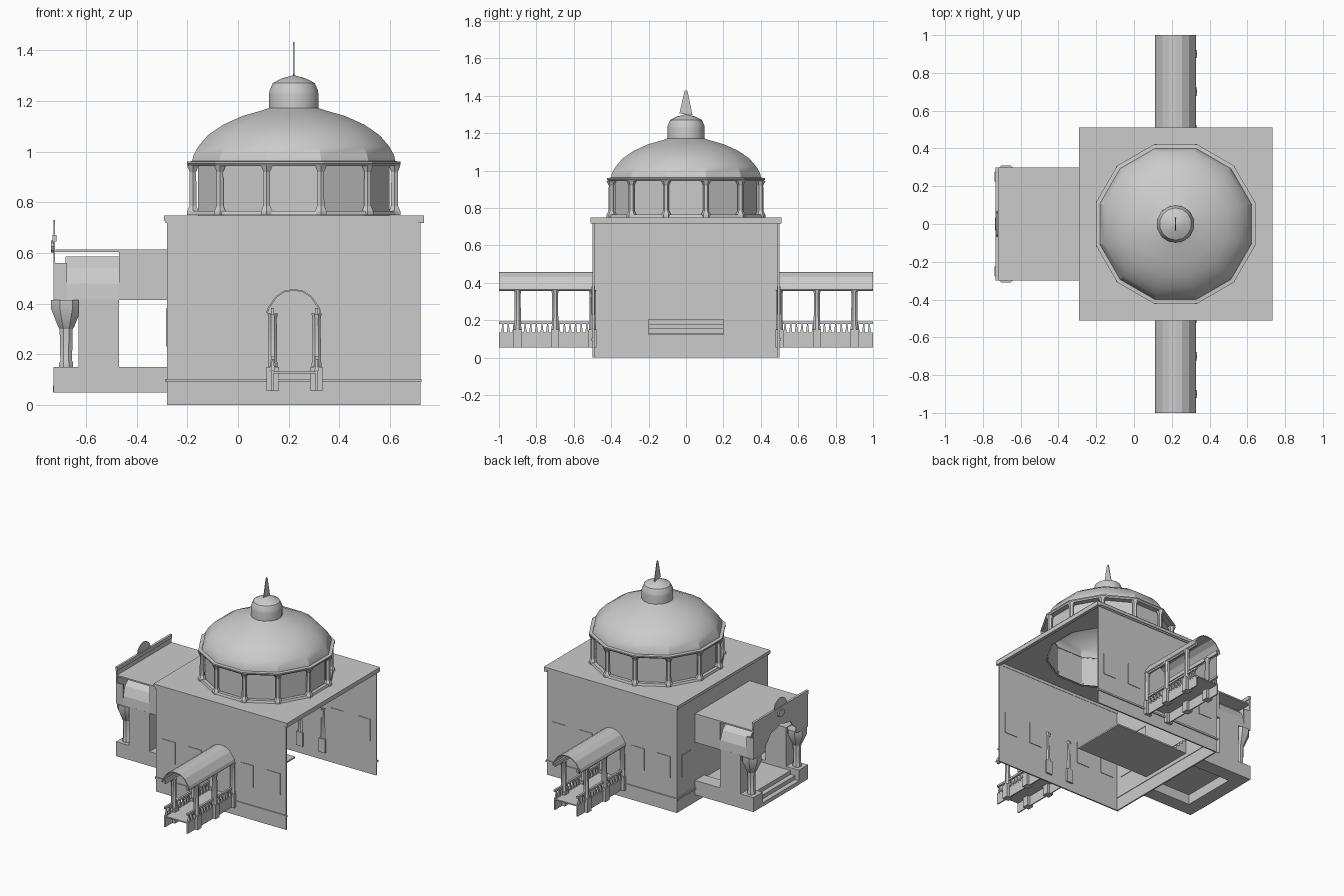
import bpy, bmesh, math
from mathutils import Matrix, Vector

cube = bpy.data.objects.get("Cube")
if cube:
    bpy.data.objects.remove(cube, do_unlink=True)

stone = bpy.data.materials.new("grey_stone")
stone.use_nodes = True
GREY = (0.6, 0.6, 0.6, 1)
stone.diffuse_color = GREY
stone.node_tree.nodes["Principled BSDF"].inputs["Base Color"].default_value = GREY


def finish(name, bm, smooth=0):
    bmesh.ops.recalc_face_normals(bm, faces=bm.faces)
    mesh = bpy.data.meshes.new(name)
    bm.to_mesh(mesh)
    bm.free()
    mesh.materials.append(stone)
    ob = bpy.data.objects.new(name, mesh)
    bpy.context.collection.objects.link(ob)
    if smooth:
        bpy.ops.object.select_all(action="DESELECT")
        ob.select_set(True)
        bpy.context.view_layer.objects.active = ob
        bpy.ops.object.shade_smooth_by_angle(angle=math.radians(smooth))
    return ob


def box(name, x, y, z):
    bm = bmesh.new()
    mid = Vector([(a + b) / 2 for a, b in (x, y, z)])
    size = Vector([abs(b - a) for a, b in (x, y, z)])
    bmesh.ops.create_cube(bm, size=1, matrix=Matrix.Translation(mid) @ Matrix.Diagonal(size).to_4x4())
    return finish(name, bm)


def lathe(name, centre, profile, sides, smooth=0, caps=True):
    """Stack rings of (radius, z), with flats facing the axes."""
    bm = bmesh.new()
    rings = []
    for r, z in profile:
        rings.append([bm.verts.new((centre[0] + r * math.cos((i + .5) * math.tau / sides),
                                    centre[1] + r * math.sin((i + .5) * math.tau / sides), z))
                      for i in range(sides)])
    for low, high in zip(rings, rings[1:]):
        for i in range(sides):
            j = (i + 1) % sides
            bm.faces.new((low[i], low[j], high[j], high[i]))
    if caps:
        bm.faces.new(rings[0])
        bm.faces.new(rings[-1])
    return finish(name, bm, smooth)


def prism(name, points, a, b, axis):
    """Extrude an outline along x or y."""
    bm = bmesh.new()
    place = (lambda p, d: (d, *p)) if axis == "x" else (lambda p, d: (p[0], d, p[1]))
    face = bm.faces.new([bm.verts.new(place(p, a)) for p in points])
    out = bmesh.ops.extrude_face_region(bm, geom=[face])
    step = Vector(place((0, 0), b - a))
    bmesh.ops.translate(bm, vec=step, verts=[v for v in out["geom"] if isinstance(v, bmesh.types.BMVert)])
    return finish(name, bm)


X0, X1, T = -.28, .72, .01
CX = .22

# Hall walls, open on the left side, with plinth and string course
for s, side in ((-1, "front"), (1, "back")):
    box(side + "_wall", (X0, X1), (s * .5, s * (.5 - T)), (0, .73))
    box(side + "_plinth_trim", (X0 - .005, X1 + .005), (s * .507, s * .49), (.09, .102))
    for i, x in enumerate((-.18, .02, .42, .625)):
        for y, face in ((.5, "outer"), (.488, "inner")):
            box(f"{side}_{face}_window_{i}", (x - .05, x + .05), (s * (y - .002), s * (y + .004)), (.23, .38))
    box(f"{side}_side_window", (X0 - .004, X0 + T + .004), (s * .35, s * .45), (.23, .38))
box("right_wall", (X0, X0 + T), (-.5, .5), (0, .73))
box("right_plinth_trim", (X0 - .007, X0 + T + .004), (-.5, .5), (.09, .102))
box("inner_door", (X0 + T, X0 + T + .006), (-.2, .2), (.13, .6))
box("inner_door_lintel", (X0 + T, X0 + T + .004), (-.3, .3), (.5, .6))

# Roof ring with a twelve-sided opening
bm = bmesh.new()
square = [(X0 - .012, -.51), (X1 + .014, -.51), (X1 + .014, .51), (X0 - .012, .51)]
for z in (.738, .75):
    outer = [bm.verts.new((*p, z)) for p in square]
    inner = [bm.verts.new((CX + .4 * math.cos((i + .5) * math.tau / 12),
                           .4 * math.sin((i + .5) * math.tau / 12), z)) for i in range(12)]
    edges = [bm.edges.new((ring[i], ring[(i + 1) % len(ring)]))
             for ring in (outer, inner) for i in range(len(ring))]
    bmesh.ops.triangle_fill(bm, edges=edges, use_beauty=True)
finish("roof", bm)
for s, side in ((-1, "front"), (1, "back")):
    box(side + "_cornice", (X0 - .012, X1 + .014), (s * .51, s * .488), (.728, .748))
    box(side + "_cornice_fillet", (X0 - .006, X1 + .008), (s * .505, s * .488), (.718, .73))
box("right_cornice", (X0 - .012, X0 + T), (-.51, .51), (.728, .748))
box("left_cornice", (X1 - T, X1 + .014), (-.51, .51), (.718, .748))

# Inner platform with low steps
box("platform", (X0, .3), (-.2, .2), (.12, .13))
for i in range(3):
    box(f"door_step_{i}", (X0 + T, X0 + .09 - i * .025), (-.2, .2), (.13 + i * .025, .155 + i * .025))

# Drum, pillars and dome
lathe("drum_base", (CX, 0), [(.4, .75), (.43, .75), (.425, .765), (.4, .765)], 12, caps=False)
lathe("drum_wall", (CX, 0), [(.392, .74), (.392, .95)], 12, caps=False)
for i in range(12):
    a = (i + .5) * math.tau / 12
    at = (CX + .412 * math.cos(a), .412 * math.sin(a))
    lathe(f"drum_pillar_{i}", at, [(.026, .75), (.026, .765), (.016, .785), (.015, .92), (.027, .945)], 6)
lathe("drum_cornice", (CX, 0), [(.39, .943), (.43, .943), (.437, .952), (.437, .96), (.415, .962)], 12, caps=False)
lathe("dome", (CX, 0), [(.415, .962), (.41, .985), (.39, 1.02), (.35, 1.065), (.29, 1.105),
                        (.21, 1.14), (.13, 1.162), (.1, 1.172)], 12, 25, caps=False)
lathe("lantern", (CX, 0), [(.1, 1.17), (.1, 1.225), (.098, 1.24), (.085, 1.27), (.05, 1.288), (.005, 1.3)], 14, 35)
prism("finial", [(-.035, 1.305), (.035, 1.295), (.008, 1.425), (0, 1.432), (-.008, 1.425)],
      CX - .002, CX + .002, "x")

# Front and back porches
arch = [(.112, .365), (.118, .385), (.15, .43), (.185, .452), (.22, .457),
        (.255, .452), (.29, .43), (.322, .385), (.328, .365)]
hollow = [(CX + (x - CX) * .96, z - .006) for x, z in reversed(arch)]
for s, side in ((-1, "front"), (1, "back")):
    prism(side + "_porch_roof", arch + hollow, s * .5, s, "y")
    box(side + "_porch_floor", (.13, .315), (s * .5, s), (.124, .132))
    for x, edge in ((.137, "right"), (.31, "left")):
        name = f"{side}_porch_{edge}"
        box(name + "_skirt", (x - .004, x + .004), (s * .5, s), (.055, .135))
        box(name + "_rail", (x - .007, x + .007), (s * .5, s), (.18, .194))
        box(name + "_fascia", (x - .006, x + .006), (s * .5, s), (.355, .382))
        for i, y in enumerate((.5, .7, .9)):
            box(f"{name}_base_{i}", (x - .024, x + .024), (s * (y - .022), s * (y + .022)), (.055, .15))
            lathe(f"{name}_column_{i}", (x, s * y),
                  [(.021, .15), (.021, .165), (.019, .17), (.017, .34), (.022, .36)], 8, 30)
        for i in range(16):
            lathe(f"{name}_baluster_{i}", (x, s * (.53 + i * .03)), [(.012, .132), (.004, .18)], 4)

# Entrance pavilion on the right side
box("pavilion_roof", (-.72, X0), (-.3, .3), (.604, .614))
box("pavilion_floor", (-.63, X0), (-.2, .2), (.12, .13))
for i in range(3):
    box(f"entrance_step_{i}", (-.73 + i * .033, -.63), (-.2, .2), (.05 + i * .027, .077 + i * .027))
for s, side in ((-1, "front"), (1, "back")):
    box(side + "_pavilion_plinth", (-.47, X0), (s * .2, s * .3), (.05, .15))
    box(side + "_pavilion_upper_wall", (-.47, X0), (s * .29, s * .3), (.415, .614))
    box(side + "_pavilion_pier", (-.63, -.47), (s * .2, s * .3), (.05, .42))
    box(side + "_column_base", (-.728, -.63), (s * .2, s * .3), (.05, .15))
    lathe(side + "_entrance_column", (-.678, s * .25),
          [(.03, .15), (.03, .165), (.025, .175), (.028, .3), (.035, .31), (.065, .38), (.065, .415)], 8, 30)
    # Curved vault shoulder behind the facade
    prism(side + "_vault_shoulder", [(s * .3, .415), (s * .295, .48), (s * .27, .54), (s * .22, .585),
                                     (s * .21, .575), (s * .26, .53), (s * .285, .47), (s * .288, .415)],
          -.68, -.47, "x")
    box(side + "_facade_return", (-.728, -.675), (s * .29, s * .3), (.415, .56))

# Facade with a scalloped arch, parapet strip and crest
scallop = []
for i in range(5):
    a = math.pi * (i + .5) / 5
    c = (.13 * math.cos(a), .415 + .1 * math.sin(a))
    scallop += [(c[0] + .05 * math.cos(a + d), c[1] + .035 * math.sin(a + d)) for d in (-.9, 0, .9)]
prism("facade", [(-.3, .67), (-.3, .415), (-.19, .415)] + scallop[::-1] +
      [(.19, .415), (.3, .415), (.3, .67)], -.728, -.722, "x")
box("parapet_strip", (-.732, -.716), (-.3, .3), (.645, .67))
crest = [(.07 * math.cos(math.pi * i / 8), .665 + .065 * math.sin(math.pi * i / 8)) for i in range(9)]
prism("crest", crest, -.728, -.722, "x")
lathe_at = [(.035 * math.cos(math.tau * i / 10), .625 + .025 * math.sin(math.tau * i / 10)) for i in range(10)]
prism("facade_medallion", lathe_at, -.737, -.728, "x")
